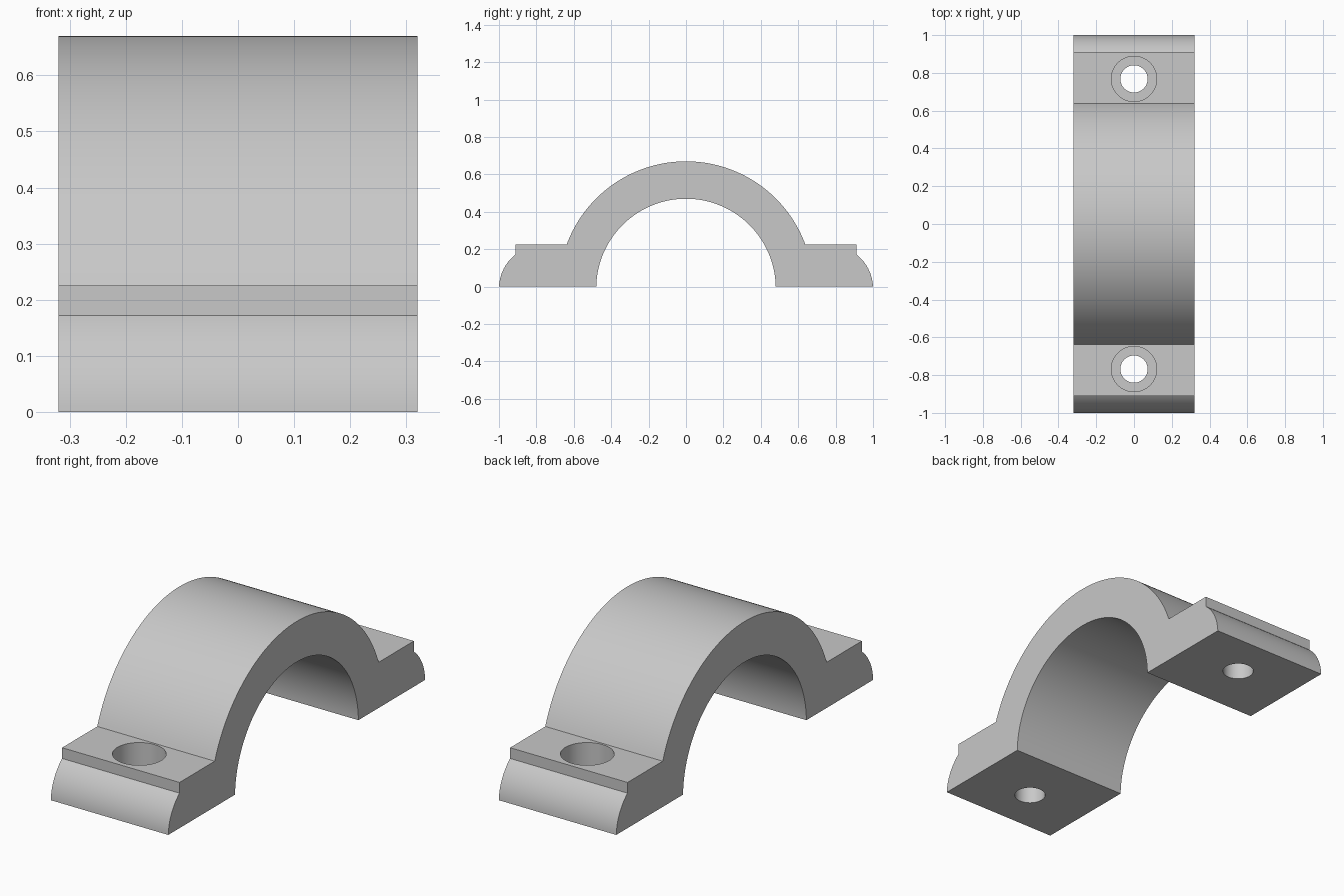
import bpy, bmesh, math

cube = bpy.data.objects.get("Cube")
if cube:
    bpy.data.objects.remove(cube, do_unlink=True)

HALF_WIDTH = 0.32
AXIS_Z = -0.01            # bore axis sits just under the split plane
BORE, OUTER = 0.48, 0.68  # strap radii
LEDGE = 0.225             # top of the bolt feet
HOLE_Y, END_R = 0.768, 0.232

metal = bpy.data.materials.new("light grey metal")
metal.use_nodes = True
grey = (0.58, 0.58, 0.58, 1)
metal.diffuse_color = grey
metal.node_tree.nodes["Principled BSDF"].inputs["Base Color"].default_value = grey


def arc(cy, r, a0, a1, steps):
    """Points of an arc in the YZ plane."""
    return [(cy + r * math.cos(a0 + (a1 - a0) * i / steps),
             AXIS_Z + r * math.sin(a0 + (a1 - a0) * i / steps))
            for i in range(steps + 1)]


def angle_at(z, r):
    return math.asin((z - AXIS_Z) / r)


# Half profile from the inner foot edge, round the foot, up to the crown
foot_end = arc(HOLE_Y, END_R, angle_at(0, END_R), angle_at(0.172, END_R), 16)
strap = arc(0, OUTER, angle_at(LEDGE, OUTER), math.pi / 2, 40)
half = foot_end + [(foot_end[-1][0], LEDGE)] + strap
bore = arc(0, BORE, math.pi - angle_at(0, BORE), angle_at(0, BORE), 96)
profile = half + [(-y, z) for y, z in reversed(half[:-1])] + bore

# Extrude the profile into the clamp body
bm = bmesh.new()
face = bm.faces.new([bm.verts.new((-HALF_WIDTH, y, z)) for y, z in profile])
ext = bmesh.ops.extrude_face_region(bm, geom=[face])
moved = [v for v in ext["geom"] if isinstance(v, bmesh.types.BMVert)]
bmesh.ops.translate(bm, vec=(2 * HALF_WIDTH, 0, 0), verts=moved)
bmesh.ops.recalc_face_normals(bm, faces=bm.faces)
mesh = bpy.data.meshes.new("clamp_body")
bm.to_mesh(mesh)
bm.free()
mesh.materials.append(metal)
body = bpy.data.objects.new("clamp_body", mesh)
bpy.context.collection.objects.link(body)


def drill(y, radius, bottom, top):
    """Cut a vertical round hole through the body."""
    bpy.ops.mesh.primitive_cylinder_add(vertices=64, radius=radius, depth=top - bottom,
                                        location=(0, y, (top + bottom) / 2))
    cutter = bpy.context.object
    cutter.name = "hole_cutter"
    cutter.hide_render = True
    cutter.data.materials.append(metal)
    mod = body.modifiers.new("hole", "BOOLEAN")
    mod.operation, mod.solver, mod.object = "DIFFERENCE", "EXACT", cutter
    bpy.context.view_layer.objects.active = body
    bpy.ops.object.modifier_apply(modifier=mod.name)
    bpy.data.objects.remove(cutter, do_unlink=True)


# Counterbored bolt hole in each foot
for side in (-1, 1):
    drill(side * HOLE_Y, 0.12, 0.09, 0.4)
    drill(side * HOLE_Y, 0.072, -0.1, 0.3)

bpy.ops.object.select_all(action="DESELECT")
body.select_set(True)
bpy.context.view_layer.objects.active = body
bpy.ops.object.shade_smooth_by_angle(angle=math.radians(30))
